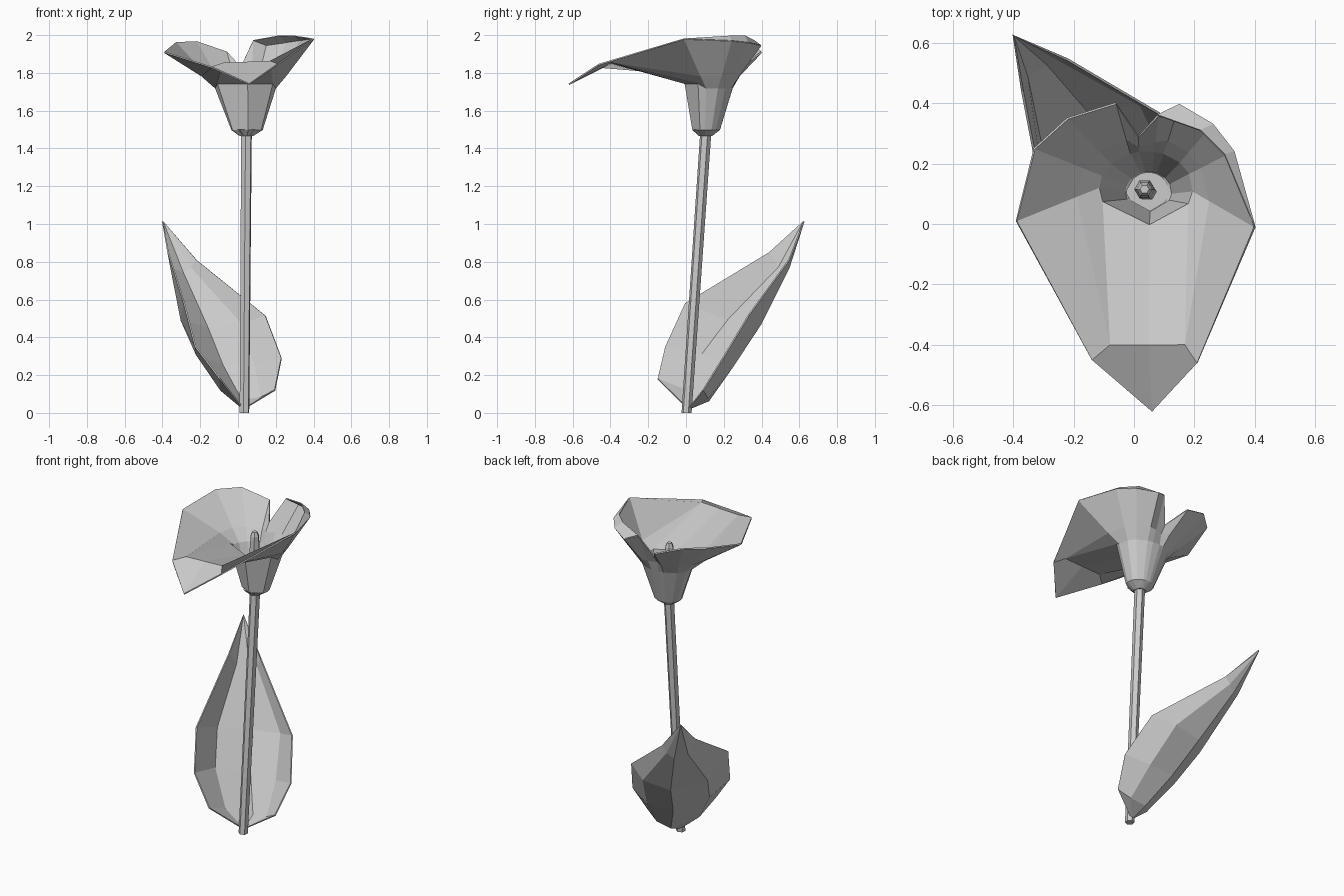
import bpy
from math import atan2, cos, sin
from mathutils import Vector


def make_object(name, verts, faces, thickness=0.0):
    mesh = bpy.data.meshes.new(name)
    mesh.from_pydata([tuple(v) for v in verts], [], faces)
    mesh.update()
    obj = bpy.data.objects.new(name, mesh)
    bpy.context.collection.objects.link(obj)
    if thickness:
        mod = obj.modifiers.new("thickness", "SOLIDIFY")
        mod.thickness = thickness
        mod.offset = 0
    return obj


def loft(name, rows, closed, caps=False, thickness=0.0):
    """Skin a list of equally long point rows with quads."""
    n = len(rows[0])
    verts = [v for row in rows for v in row]
    faces = []
    for r in range(len(rows) - 1):
        for i in range(n if closed else n - 1):
            j = (i + 1) % n
            faces.append((r * n + i, r * n + j, (r + 1) * n + j, (r + 1) * n + i))
    if caps:
        faces.append(tuple(reversed(range(n))))
        faces.append(tuple(range(len(verts) - n, len(verts))))
    return make_object(name, verts, faces, thickness)


def ring(x, y, z, radius, sides=6, turn=0.0):
    step = 6.28318 / sides
    return [(x + radius * cos(i * step + turn), y + radius * sin(i * step + turn), z)
            for i in range(sides)]


# Stem and the small spike inside the flower
loft("stem", [ring(0.034, 0.003, 0, 0.027, 6, 0.35), ring(0.045, 0.105, 1.49, 0.03, 6, 0.35)],
     True, True)
loft("spadix", [ring(0.045, 0.107, 1.49, 0.03), ring(0.035, 0.115, 1.70, 0.034),
                ring(0.035, 0.115, 1.82, 0.026), ring(0.035, 0.115, 1.845, 0.015)], True, True)

# Flower: rim points run counter-clockwise from the notch at the back
rim = [Vector(p) for p in (
    (0.015, 0.29, 1.83), (-0.06, 0.40, 1.91), (-0.22, 0.35, 1.965), (-0.33, 0.25, 1.96),
    (-0.39, 0.01, 1.91), (-0.14, -0.45, 1.83), (0.06, -0.62, 1.74), (0.21, -0.46, 1.845),
    (0.40, -0.01, 1.98), (0.33, 0.24, 1.97), (0.26, 0.33, 1.96), (0.15, 0.395, 1.945),
    (0.08, 0.36, 1.97))]
front_fold = {5: Vector((-0.08, -0.40, 1.85)), 6: Vector((0.05, -0.40, 1.855)),
              7: Vector((0.17, -0.40, 1.86))}
throat_angles = {5: -2.75, 6: -1.5, 7: -0.45, 4: -3.14, 8: -0.1}
cup = [(0.045, 0.103, 1.47, 0.035, 0.035), (0.048, 0.107, 1.50, 0.08, 0.07),
       (0.04, 0.12, 1.72, 0.158, 0.125)]
angles = [throat_angles.get(i, atan2(p.y - 0.12, p.x - 0.04)) for i, p in enumerate(rim)]
rows = [[Vector((x + rx * cos(a), y + ry * sin(a), z)) for a in angles]
        for x, y, z, rx, ry in cup]
for i in (5, 6, 7):
    rows[2][i].z = 1.745
rows.append([front_fold.get(i, rows[2][i].lerp(p, 0.27)) for i, p in enumerate(rim)])
for i, p in enumerate(rows[3]):
    if i not in front_fold:
        p.z = 1.785
rows.append(rim)
loft("flower_funnel", rows, True, thickness=0.008)
loft("flower_base", [ring(0.045, 0.103, 1.468, 0.036), ring(0.047, 0.106, 1.50, 0.075)], True, True)

# Rolled lip on the back right of the flower
inner_lip = [(0.40, -0.01, 1.98), (0.30, 0.23, 1.995), (0.22, 0.31, 1.997), (0.08, 0.36, 1.972)]
loft("rolled_lip", [rim[8:12], inner_lip], False, thickness=0.005)

# Leaf: each row crosses the blade from left edge over the keel to right edge
leaf_rows = [
    [(0.03, 0.012, 0.02)] * 5,
    [(-0.095, -0.15, 0.18), (-0.09, 0.0, 0.12), (0.02, 0.12, 0.065), (0.12, 0.115, 0.08), (0.195, 0.09, 0.12)],
    [(-0.225, -0.11, 0.35), (-0.22, 0.085, 0.31), (-0.08, 0.24, 0.25), (0.09, 0.25, 0.25), (0.23, 0.195, 0.29)],
    [(-0.285, -0.005, 0.58), (-0.30, 0.22, 0.49), (-0.16, 0.38, 0.45), (0.02, 0.395, 0.47), (0.145, 0.33, 0.515)],
    [(-0.37, 0.44, 0.85), (-0.355, 0.49, 0.77), (-0.29, 0.53, 0.74), (-0.25, 0.545, 0.77), (-0.22, 0.545, 0.81)],
    [(-0.40, 0.625, 1.015)] * 5,
]
leaf = loft("leaf", leaf_rows, False, thickness=0.008)
weld = leaf.modifiers.new("weld_tips", "WELD")
weld.merge_threshold = 0.001
leaf.modifiers.move(1, 0)
